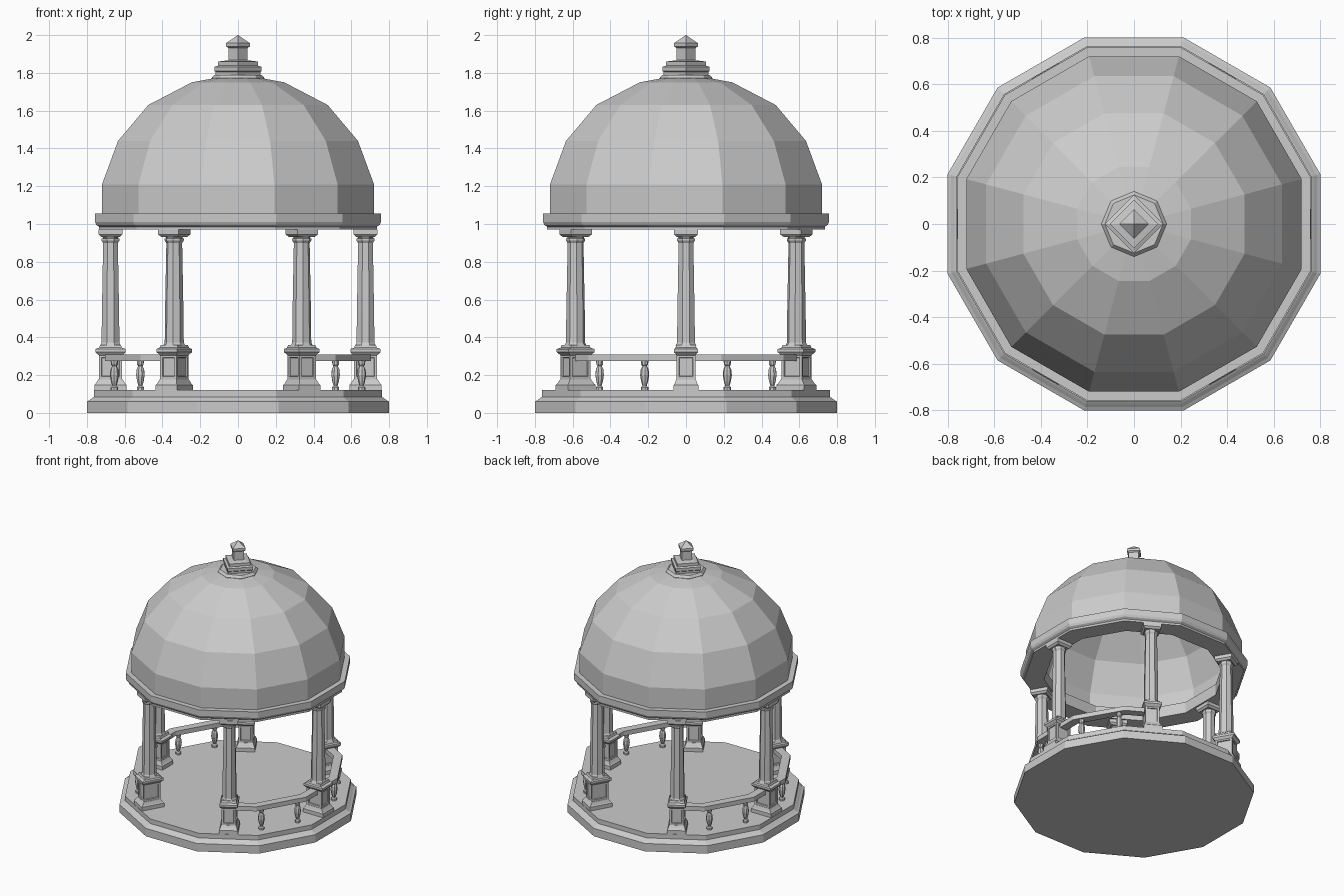
import bpy, bmesh
from math import cos, sin, radians, pi

cube = bpy.data.objects.get("Cube")
if cube:
    bpy.data.objects.remove(cube, do_unlink=True)

stone = bpy.data.materials.new("grey_stone")
stone.use_nodes = True
GREY = (0.6, 0.6, 0.6, 1)
stone.diffuse_color = GREY
stone.node_tree.nodes["Principled BSDF"].inputs["Base Color"].default_value = GREY


def finish(name, bm, loc=(0, 0, 0), turn=0):
    bmesh.ops.recalc_face_normals(bm, faces=bm.faces)
    mesh = bpy.data.meshes.new(name)
    bm.to_mesh(mesh)
    bm.free()
    mesh.materials.append(stone)
    obj = bpy.data.objects.new(name, mesh)
    obj.location = loc
    obj.rotation_euler.z = turn
    bpy.context.collection.objects.link(obj)
    return obj


def loft(rings, loop=False):
    """Skin a stack of equal rings of points; cap the ends unless it loops."""
    bm = bmesh.new()
    rows = [[bm.verts.new(p) for p in ring] for ring in rings]
    n = len(rows[0])
    pairs = list(zip(rows, rows[1:]))
    if loop:
        pairs.append((rows[-1], rows[0]))
    for a, b in pairs:
        for i in range(n):
            j = (i + 1) % n
            bm.faces.new((a[i], a[j], b[j], b[i]))
    if not loop:
        bm.faces.new(rows[0][::-1])
        bm.faces.new(rows[-1])
    return bm


def ring(r, z, n, start=0.0):
    return [(r * cos(start + 2 * pi * i / n), r * sin(start + 2 * pi * i / n), z)
            for i in range(n)]


def dodecagon(profile, loop=False):
    """Twelve-sided lathe; profile gives the distance to the flats and the height."""
    return loft([ring(a / cos(pi / 12), z, 12, pi / 12) for a, z in profile], loop)


def rect(hx, hy, z):
    return [(-hx, -hy, z), (hx, -hy, z), (hx, hy, z), (-hx, hy, z)]


# Stepped floor
finish("floor", dodecagon([(.80, 0), (.80, .06), (.785, .068), (.77, .08),
                           (.762, .085), (.762, .12)]))

# Entablature ring
finish("entablature", dodecagon([(.60, .97), (.735, .97), (.735, .985), (.75, .995),
                                 (.757, 1.01), (.757, 1.055), (.60, 1.055)], True))

# Dome shell, outside then inside
outer = [(.72, 1.05), (.72, 1.21), (.635, 1.44), (.475, 1.63), (.245, 1.75), (.11, 1.775)]
inner = [(.10, 1.745), (.235, 1.72), (.455, 1.605), (.61, 1.425), (.69, 1.205), (.69, 1.05)]
finish("dome", dodecagon(outer + inner, True))

# Finial: octagonal collar, diamond steps, stem and pointed cap
finish("finial_collar", loft([ring(.14, 1.74, 8), ring(.14, 1.773, 8), ring(.125, 1.79, 8)]))
steps = [(.118, 1.785), (.118, 1.805), (.125, 1.81), (.125, 1.832), (.105, 1.838),
         (.105, 1.86), (.05, 1.867), (.05, 1.932), (.063, 1.94), (.063, 1.958),
         (.03, 1.98), (.001, 2.0)]
finish("finial", loft([ring(r, z, 4) for r, z in steps]))

# Columns on panelled pedestals
for k in range(6):
    turn = k * pi / 3
    loc = (.675 * cos(turn), .675 * sin(turn), 0)
    finish("column_plinth", loft([rect(*s) for s in [
        (.085, .065, .12), (.085, .065, .148), (.078, .06, .155), (.064, .052, .178)]]), loc, turn)

    bm = loft([rect(.062, .05, .178), rect(.062, .05, .308)])
    bm.normal_update()
    sides = [f for f in bm.faces if abs(f.normal.z) < .5]
    bmesh.ops.inset_individual(bm, faces=sides, thickness=.02, depth=0)
    bmesh.ops.inset_individual(bm, faces=sides, thickness=.003, depth=-.007)
    finish("column_pedestal", bm, loc, turn)

    finish("pedestal_cap", loft([rect(*s) for s in [
        (.062, .05, .305), (.08, .063, .322), (.08, .063, .338), (.06, .055, .345),
        (.055, .052, .36)]]), loc, turn)

    shaft = [(.055, .355), (.047, .372), (.046, .50), (.039, .90), (.047, .912),
             (.047, .922), (.04, .925), (.048, .945)]
    finish("column_shaft", loft([ring(a / cos(pi / 8), z, 8, pi / 8) for a, z in shaft]), loc, turn)

    finish("column_capital", loft([rect(*s) for s in [
        (.05, .05, .932), (.063, .063, .945), (.063, .063, .972)]]), loc, turn)

# Curved-plan railings on the two sides, with turned balusters
baluster = [(.02, .12), (.02, .135), (.011, .143), (.018, .165), (.024, .20), (.021, .23),
            (.012, .248), (.018, .255), (.02, .277)]
for mid in (30, 150, 210, 330):
    sections = []
    for d in (-26, -15, 15, 26):
        flat = cos(radians(abs(d) - 30)) if abs(d) > 15 else cos(radians(d))
        a = radians(mid + d)
        sections.append([(w / flat * cos(a), w / flat * sin(a), z)
                         for w, z in ((.645, .276), (.705, .276), (.705, .31), (.645, .31))])
    finish("railing", loft(sections))
    for d in (-11.5, 11.5):
        a = radians(mid + d)
        finish("baluster", loft([ring(r, z, 8, pi / 8) for r, z in baluster]),
               (.69 * cos(a), .69 * sin(a), 0), a)
